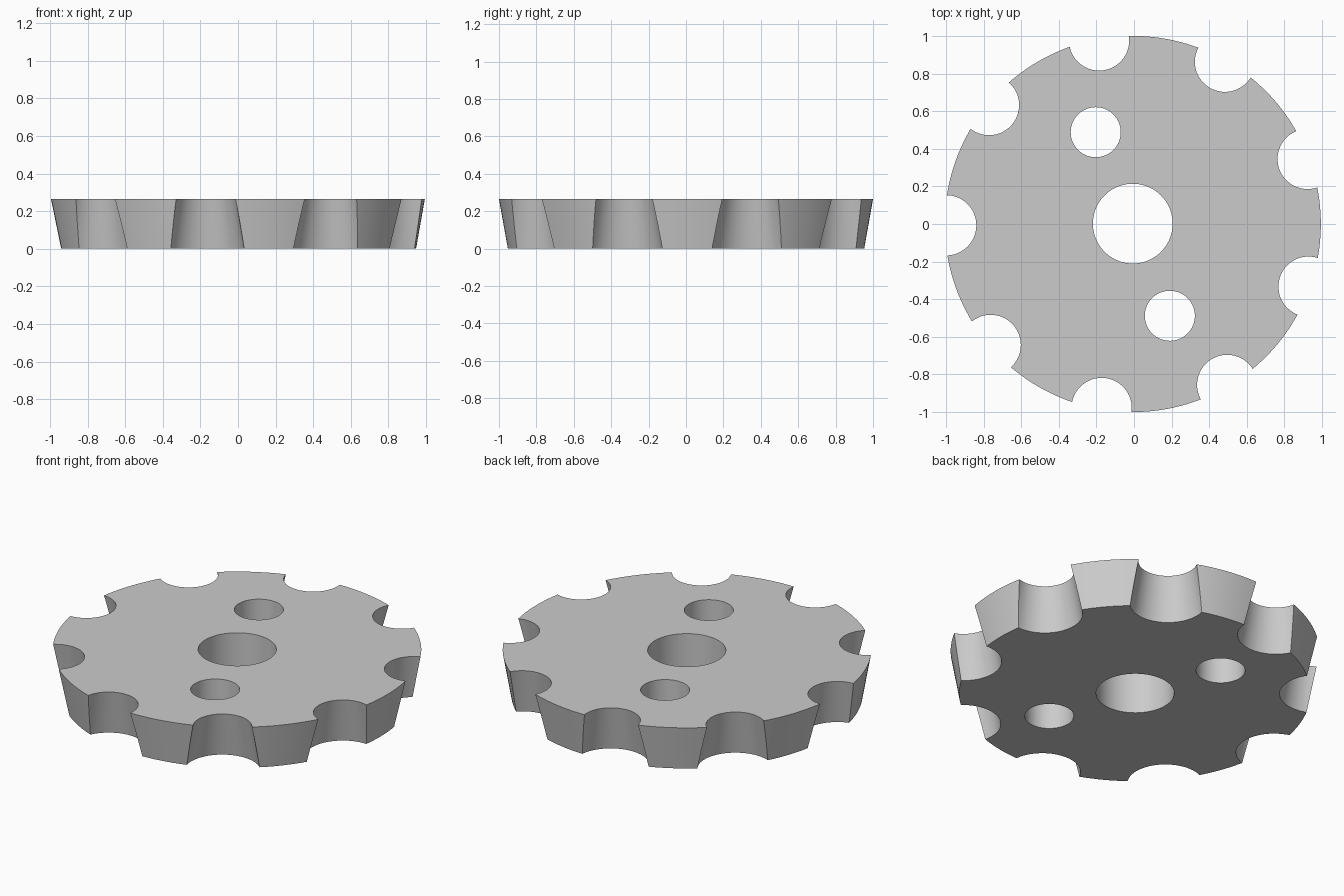
import bpy, bmesh, math
from mathutils import Matrix

if "Cube" in bpy.data.objects:
    bpy.data.objects.remove(bpy.data.objects["Cube"], do_unlink=True)

HEIGHT = 0.265
DRAFT = math.tan(math.radians(10))   # shared taper of rim and notches
CX = -0.0065                         # rotor axis
NOTCHES = 9
TURN = math.radians(0.4)


def add_round(bm, x, y, z0, z1, r0, r1, segments):
    """Upright closed cylinder or cone from z0 to z1."""
    bmesh.ops.create_cone(
        bm, cap_ends=True, segments=segments, radius1=r0, radius2=r1,
        depth=z1 - z0, matrix=Matrix.Translation((x, y, (z0 + z1) / 2)))


def make_object(name, bm):
    mesh = bpy.data.meshes.new(name)
    bm.to_mesh(mesh)
    bm.free()
    obj = bpy.data.objects.new(name, mesh)
    bpy.context.collection.objects.link(obj)
    return obj


# Grey metal
grey = bpy.data.materials.new("plain grey")
grey.use_nodes = True
colour = (0.6, 0.6, 0.6, 1)
grey.diffuse_color = colour
grey.node_tree.nodes["Principled BSDF"].inputs["Base Color"].default_value = colour

# Disc, narrower at the bottom
bm = bmesh.new()
add_round(bm, CX, 0, 0, HEIGHT, 1 - HEIGHT * DRAFT, 1, 180)
disc = make_object("notched_disc", bm)
disc.data.materials.append(grey)

# Cutters: rim notches flare towards the bottom, holes are straight
bm = bmesh.new()
low, high = -0.1, HEIGHT + 0.1
for i in range(NOTCHES):
    a = math.pi + TURN + i * math.tau / NOTCHES
    add_round(bm, CX + 0.992 * math.cos(a), 0.992 * math.sin(a), low, high,
              0.16 + (HEIGHT - low) * DRAFT, 0.16 - (high - HEIGHT) * DRAFT, 72)
add_round(bm, CX, 0.002, low, high, 0.212, 0.212, 96)      # centre bore
for s in (-1, 1):                                          # pair of pin holes
    add_round(bm, CX + s * 0.197, -s * 0.488, low, high, 0.133, 0.133, 72)
cutter = make_object("hole_cutter", bm)
cutter.hide_render = True

# Cut the disc, then drop the cutter
cut = disc.modifiers.new("cut holes", "BOOLEAN")
cut.operation = "DIFFERENCE"
cut.solver = "EXACT"
cut.object = cutter
bpy.ops.object.select_all(action="DESELECT")
bpy.context.view_layer.objects.active = disc
disc.select_set(True)
bpy.ops.object.modifier_apply(modifier=cut.name)
bpy.data.objects.remove(cutter, do_unlink=True)

# Smooth round walls, sharp edges
bpy.ops.object.shade_smooth_by_angle(angle=math.radians(30))
